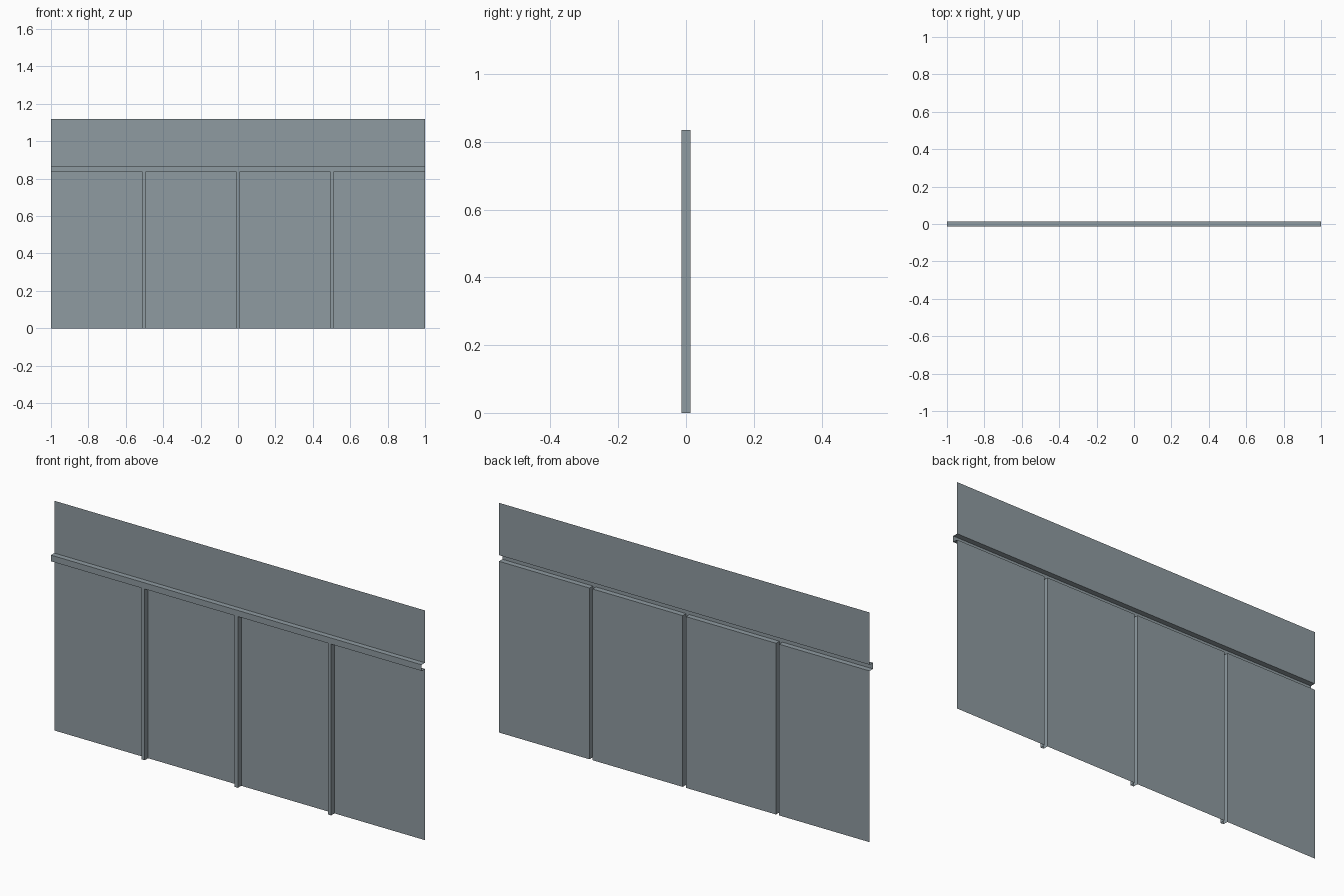
import bpy
import bmesh

if "Cube" in bpy.data.objects:
    bpy.data.objects.remove(bpy.data.objects["Cube"])

# Overall sizes of the pressed sheet
HALF = 1.0
TOP = 1.12
RAIL_LOW, RAIL_HIGH = 0.835, 0.865
BACK, FRONT = 0.013, -0.013
RIB_HALF = 0.0085
RIBS = (-0.503, 0.0, 0.503)

# Painted steel
steel = bpy.data.materials.new("grey_steel")
steel.use_nodes = True
colour = (0.275, 0.328, 0.356, 1)
steel.diffuse_color = colour
steel.node_tree.nodes["Principled BSDF"].inputs["Base Color"].default_value = colour


def sheet(name, path, axis, start, end):
    """Sweep an open profile along x or z to make thin sheet metal."""
    bm = bmesh.new()
    rows = []
    for t in (start, end):
        if axis == "x":
            rows.append([bm.verts.new((t, y, z)) for y, z in path])
        else:
            rows.append([bm.verts.new((x, y, t)) for x, y in path])
    a, b = rows
    for i in range(len(path) - 1):
        bm.faces.new((a[i], a[i + 1], b[i + 1], b[i]))
    # Point the front-facing side outward
    for f in bm.faces:
        f.normal_update()
    if any(f.normal.y > 0.5 for f in bm.faces):
        bmesh.ops.reverse_faces(bm, faces=bm.faces[:])
    mesh = bpy.data.meshes.new(name)
    bm.to_mesh(mesh)
    bm.free()
    mesh.materials.append(steel)
    obj = bpy.data.objects.new(name, mesh)
    bpy.context.collection.objects.link(obj)
    return obj


# Upper panel
sheet("upper_panel", [(BACK, RAIL_HIGH), (BACK, TOP)], "x", -HALF, HALF)

# Horizontal rail: raised front and top flange, open at the back and ends
sheet("rail", [(FRONT, RAIL_LOW), (FRONT, RAIL_HIGH), (BACK, RAIL_HIGH)],
      "x", -HALF, HALF)

# Lower panels, each folded forward at the top to meet the rail
starts = [-HALF] + [x + RIB_HALF for x in RIBS]
ends = [x - RIB_HALF for x in RIBS] + [HALF]
for i, (x0, x1) in enumerate(zip(starts, ends)):
    sheet(f"lower_panel_{i + 1}",
          [(BACK, 0), (BACK, RAIL_LOW), (FRONT, RAIL_LOW)], "x", x0, x1)

# Vertical ribs: channels open at the back, running up into the rail
for i, x in enumerate(RIBS):
    left, right = x - RIB_HALF, x + RIB_HALF
    sheet(f"rib_{i + 1}",
          [(left, BACK), (left, FRONT), (right, FRONT), (right, BACK)],
          "z", 0, RAIL_LOW)
